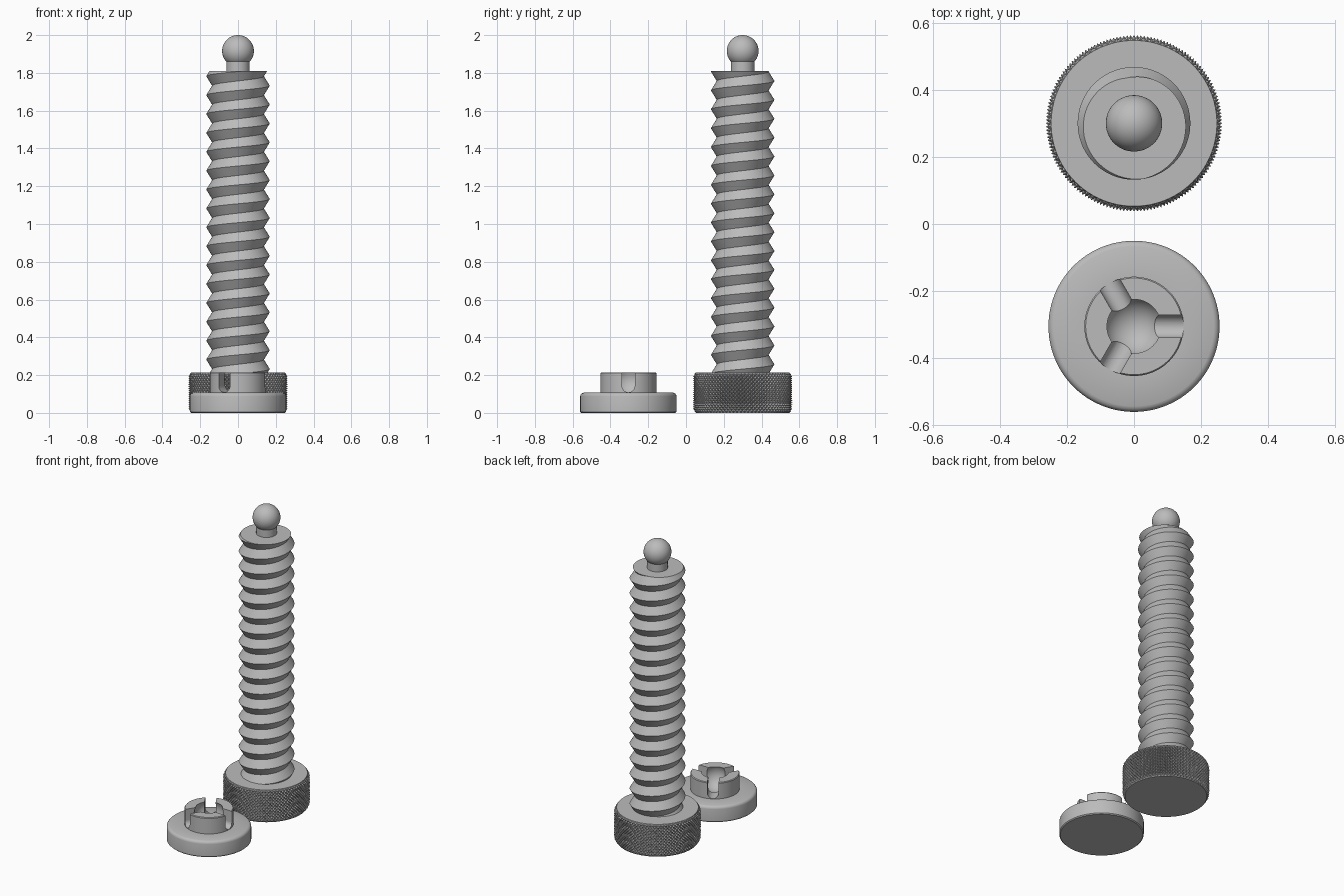
import bpy, bmesh
from math import sin, cos, pi, sqrt, radians, tau
from mathutils import Matrix

cube = bpy.data.objects.get("Cube")
if cube:
    bpy.data.objects.remove(cube, do_unlink=True)

steel = bpy.data.materials.new("grey steel")
steel.use_nodes = True
GREY = (0.5, 0.5, 0.5, 1)
steel.diffuse_color = GREY
steel.node_tree.nodes["Principled BSDF"].inputs["Base Color"].default_value = GREY

SCREW_Y, CUP_Y = 0.30, -0.305
HEAD_TOP, SHANK_TOP = 0.215, 1.81


def finish(name, bm, y, smooth=True):
    """Turn a bmesh into a named object standing at the given y."""
    bmesh.ops.recalc_face_normals(bm, faces=bm.faces)
    mesh = bpy.data.meshes.new(name)
    bm.to_mesh(mesh)
    bm.free()
    mesh.materials.append(steel)
    obj = bpy.data.objects.new(name, mesh)
    obj.location.y = y
    bpy.context.collection.objects.link(obj)
    if smooth:
        smooth_object(obj)
    return obj


def smooth_object(obj):
    bpy.ops.object.select_all(action='DESELECT')
    obj.select_set(True)
    bpy.context.view_layer.objects.active = obj
    bpy.ops.object.shade_smooth_by_angle(angle=radians(30))


def lathe(profile, segments=96):
    """Spin (radius, height) points about z; the end rings are capped."""
    bm = bmesh.new()
    rings = [[bm.verts.new((r * cos(tau * i / segments), r * sin(tau * i / segments), z))
              for i in range(segments)] for r, z in profile]
    for low, high in zip(rings, rings[1:]):
        for i in range(segments):
            k = (i + 1) % segments
            bm.faces.new((low[i], low[k], high[k], high[i]))
    bm.faces.new(rings[0])
    bm.faces.new(rings[-1])
    return bm


# Knurled head: pyramids on a diamond lattice, clipped by a chamfer at each rim
def knurled_head(columns=160, rows=20, valley=0.249, peak=0.263):
    bm = bmesh.new()
    rings = []
    for j in range(rows + 1):
        z = HEAD_TOP * j / rows
        limit = 0.247 + 0.9 * min(z, HEAD_TOP - z)
        ring = []
        for i in range(columns):
            r = min(limit, valley if (i + j) % 2 else peak)
            a = tau * i / columns
            ring.append(bm.verts.new((r * cos(a), r * sin(a), z)))
        rings.append(ring)
    for j in range(rows):
        for i in range(columns):
            k = (i + 1) % columns
            a, b, c, d = rings[j][i], rings[j][k], rings[j + 1][k], rings[j + 1][i]
            # split each cell along its valley diagonal
            tris = ((a, b, c), (a, c, d)) if (i + j) % 2 else ((a, b, d), (b, c, d))
            for tri in tris:
                bm.faces.new(tri)
    bm.faces.new(rings[0])
    bm.faces.new(rings[-1])
    return bm


finish("knurled_head", knurled_head(), SCREW_Y, smooth=False)


# Threaded shank: right-hand helix of crest and root, trimmed flat at both ends
def thread(pitch=0.1, crest=0.168, root=0.137, seg=72):
    bm = bmesh.new()
    start = SHANK_TOP - 18 * pitch
    crests, roots = [], []
    for k in range(20 * seg):
        a = tau * k / seg - radians(80)
        z = start + pitch * k / seg
        crests.append(bm.verts.new((crest * cos(a), crest * sin(a), z)))
        roots.append(bm.verts.new((root * cos(a), root * sin(a), z + pitch / 2)))
    for k in range(20 * seg - 1):
        bm.faces.new((crests[k], crests[k + 1], roots[k + 1], roots[k]))
        if k + 1 + seg < len(crests):
            n = k + seg
            bm.faces.new((roots[k], roots[k + 1], crests[n + 1], crests[n]))
    for z, up in ((HEAD_TOP - 0.01, -1), (SHANK_TOP, 1)):
        bmesh.ops.bisect_plane(bm, geom=bm.verts[:] + bm.edges[:] + bm.faces[:], dist=1e-6,
                               plane_co=(0, 0, z), plane_no=(0, 0, up), clear_outer=True)
        rim = [e for e in bm.edges if e.is_boundary
               and all(abs(v.co.z - z) < 1e-4 for v in e.verts)]
        bmesh.ops.edgeloop_fill(bm, edges=rim)
    return bm


finish("threaded_shank", thread(), SCREW_Y)

# Neck and ball tip
BALL_R, NECK_R = 0.084, 0.062
ball_z = 2 - BALL_R
finish("neck", lathe([(NECK_R, SHANK_TOP - 0.01), (NECK_R, ball_z)], 64), SCREW_Y)
ball = bmesh.new()
bmesh.ops.create_uvsphere(ball, u_segments=64, v_segments=32, radius=BALL_R,
                          matrix=Matrix.Translation((0, 0, ball_z)))
finish("ball_tip", ball, SCREW_Y)

# Swivel cup: flanged disc with a raised boss
FLANGE, BOSS_R = 0.107, 0.148
cup = finish("swivel_cup", lathe([
    (0.249, 0), (0.255, 0.006), (0.255, 0.088), (0.253, 0.096), (0.247, 0.103),
    (0.238, FLANGE), (BOSS_R, FLANGE), (BOSS_R, 0.21), (0.144, HEAD_TOP)]), CUP_Y, smooth=False)

# Socket cutter
socket = bmesh.new()
bmesh.ops.create_uvsphere(socket, u_segments=64, v_segments=32, radius=0.09,
                          matrix=Matrix.Translation((0, 0, 0.175)))
cutters = [finish("socket_cutter", socket, CUP_Y, smooth=False)]


# Slot cutters: U-shaped section pushed outward from the centre
def slot(angle, half=0.034, length=0.2):
    bm = bmesh.new()
    arc_z = FLANGE + 0.002 + half
    section = [(half * cos(pi + pi * i / 24), arc_z + half * sin(pi + pi * i / 24))
               for i in range(25)] + [(half, 0.3), (-half, 0.3)]
    near, far = [[bm.verts.new((x, y, z)) for y, z in section] for x in (0.02, length)]
    for i in range(len(section)):
        k = (i + 1) % len(section)
        bm.faces.new((near[i], near[k], far[k], far[i]))
    bm.faces.new(near)
    bm.faces.new(far)
    bm.transform(Matrix.Rotation(angle, 4, 'Z'))
    return bm


for n in range(3):
    cutters.append(finish("slot_cutter", slot(n * tau / 3), CUP_Y, smooth=False))

# Cut the cup, bake the result and drop the cutters
for cutter in cutters:
    cutter.hide_render = True
    mod = cup.modifiers.new("cut", 'BOOLEAN')
    mod.operation = 'DIFFERENCE'
    mod.solver = 'EXACT'
    mod.object = cutter
bpy.context.view_layer.update()
evaluated = cup.evaluated_get(bpy.context.evaluated_depsgraph_get())
baked = bpy.data.meshes.new_from_object(evaluated)
cup.modifiers.clear()
cup.data = baked
for cutter in cutters:
    bpy.data.objects.remove(cutter, do_unlink=True)
smooth_object(cup)
